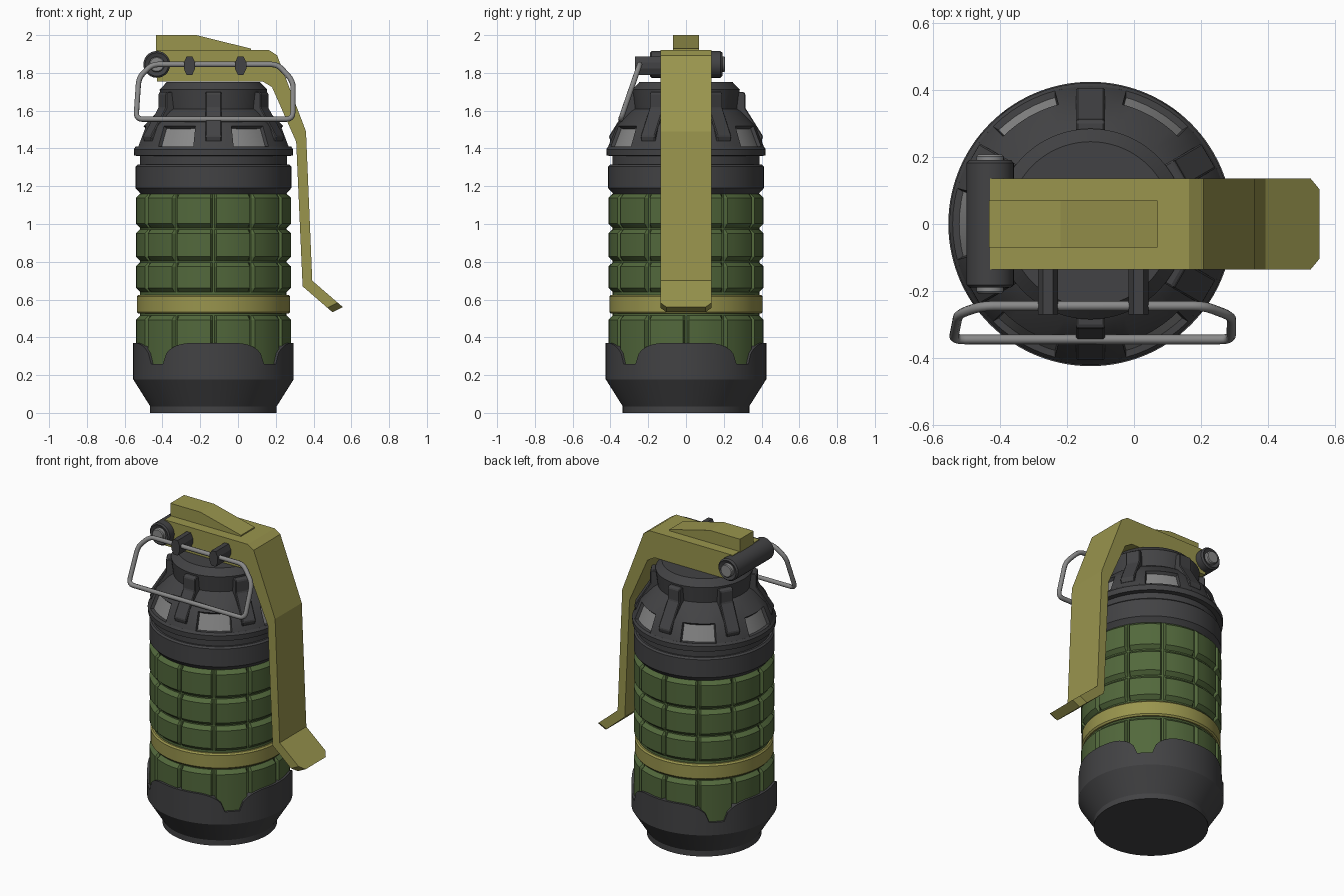
import bpy, bmesh
from math import sin, cos, radians, pi, sqrt
from mathutils import Matrix, Vector

if "Cube" in bpy.data.objects:
    bpy.data.objects.remove(bpy.data.objects["Cube"])

CX = -0.13  # body axis


def material(name, rgb):
    m = bpy.data.materials.new(name)
    m.diffuse_color = (*rgb, 1)
    m.use_nodes = True
    m.node_tree.nodes["Principled BSDF"].inputs["Base Color"].default_value = m.diffuse_color
    return m


DARK = material("dark_metal", (0.055, 0.055, 0.058))
GREEN = material("green_paint", (0.085, 0.14, 0.045))
GOLD = material("yellow_paint", (0.32, 0.30, 0.075))
LIGHT = material("light_metal", (0.25, 0.25, 0.25))


def finish(name, bm, *mats, smooth=None):
    bmesh.ops.recalc_face_normals(bm, faces=bm.faces)
    me = bpy.data.meshes.new(name)
    bm.to_mesh(me)
    bm.free()
    ob = bpy.data.objects.new(name, me)
    bpy.context.collection.objects.link(ob)
    for m in mats:
        me.materials.append(m)
    if smooth:
        bpy.ops.object.select_all(action='DESELECT')
        bpy.context.view_layer.objects.active = ob
        ob.select_set(True)
        bpy.ops.object.shade_smooth_by_angle(angle=radians(smooth))
    return ob


def lathe(profile, angles):
    """Revolve profile(angle) -> [(r, z)...] around the body axis, capped."""
    bm = bmesh.new()
    cols = [[bm.verts.new((CX + r * cos(radians(a)), r * sin(radians(a)), z))
             for r, z in profile(a)] for a in angles]
    for i, c in enumerate(cols):
        d = cols[(i + 1) % len(cols)]
        for j in range(len(c) - 1):
            bm.faces.new((c[j], d[j], d[j + 1], c[j + 1]))
    bm.faces.new([c[0] for c in cols])
    bm.faces.new([c[-1] for c in cols])
    return bm


def steps(n):
    return [i * 360 / n for i in range(n)]


def prism(pts, y0, y1):
    """Extrude an xz outline from y0 to y1."""
    bm = bmesh.new()
    f = bm.faces.new([bm.verts.new((x, y0, z)) for x, z in pts])
    ext = bmesh.ops.extrude_face_region(bm, geom=[f])
    bmesh.ops.translate(bm, vec=(0, y1 - y0, 0),
                        verts=[v for v in ext['geom'] if isinstance(v, bmesh.types.BMVert)])
    return bm


# Bottom cup with scalloped rim, high every 90 degrees
def cup_profile(a):
    d = abs((a + 45) % 90 - 45)
    t = min(max((d - 15) / 24, 0), 1)
    top = 0.26 + 0.11 * sqrt(1 - t ** 2.2)
    return [(.335, 0), (.335, .035), (.425, .178), (.425, top), (.385, top), (.38, .2)]


finish("bottom_cup", lathe(cup_profile, steps(120)), DARK, smooth=25)

# Green body: twelve columns of raised blocks in four rows
col_angles = [k * 30 + o for k in range(12) for o in (0.7, 2.2, 8.6, 15, 21.4, 27.8, 29.3)]
rows = [(.22, .515), (.64, .797), (.805, .972), (.98, 1.16)]


def grid_profile(a):
    o = a % 30
    r = .411 if 2 < o < 28 else .388
    pts = []
    for z0, z1 in rows:
        pts += [(.388, z0), (r, z0 + .022), (r, z1 - .022), (.388, z1)]
    return pts


finish("block_body", lathe(grid_profile, col_angles), GREEN, smooth=25)

# Yellow band
band = [(.385, .525), (.398, .525), (.406, .535), (.406, .615), (.398, .625), (.385, .625)]
finish("yellow_band", lathe(lambda a: band, steps(60)), GOLD, smooth=30)

# Collar rings
collar = [(.38, 1.15), (.39, 1.165), (.412, 1.19), (.412, 1.305), (.402, 1.315), (.39, 1.315),
          (.39, 1.36), (.42, 1.362), (.422, 1.395), (.412, 1.41), (.38, 1.41)]
finish("collar", lathe(lambda a: collar, steps(60)), DARK, smooth=30)

# Shoulder with six inset windows
shoulder = [(.41, 1.39), (.412, 1.41), (.37, 1.518), (.295, 1.595), (.272, 1.61),
            (.285, 1.712), (.246, 1.752)]
bm = lathe(lambda a: shoulder, steps(72))
for k in range(6):
    win = []
    for f in bm.faces:
        c = f.calc_center_median()
        d = Vector((cos(k * pi / 3), sin(k * pi / 3), 0)).angle(Vector((c.x - CX, c.y, 0)), 9)
        if 1.41 < c.z < 1.515 and d < radians(17.5) and len(f.verts) == 4:
            win.append(f)
    bmesh.ops.recalc_face_normals(bm, faces=bm.faces)
    bmesh.ops.inset_region(bm, faces=win, thickness=.008, depth=-.018)
    for f in win:
        f.material_index = 1
finish("shoulder", bm, DARK, LIGHT, smooth=25)

# Shoulder ribs between the windows
rib = [(.24, 1.70), (.305, 1.70), (.314, 1.69), (.314, 1.615), (.408, 1.465), (.40, 1.435), (.24, 1.435)]
for k in range(6):
    bm = prism(rib, -.043, .043)
    bmesh.ops.transform(bm, verts=bm.verts, matrix=Matrix.Translation((CX, 0, 0))
                        @ Matrix.Rotation(radians(30 + 60 * k), 4, 'Z'))
    bmesh.ops.bevel(bm, geom=bm.edges[:], offset=.005, segments=1, affect='EDGES')
    finish(f"shoulder_rib_{k + 1}", bm, DARK)

# Safety lever with chamfered tip
lever = [(-.43, 1.92), (.165, 1.92), (.207, 1.893), (.36, 1.49), (.393, .70), (.555, .56),
         (.50, .533), (.342, .67), (.308, 1.435), (.18, 1.725), (.13, 1.755), (-.43, 1.755)]
bm = prism(lever, -.136, .136)
tip = [e for e in bm.edges if all(v.co.x > .49 for v in e.verts)
       and abs(e.verts[0].co.y - e.verts[1].co.y) < .01]
bmesh.ops.bevel(bm, geom=tip, offset=.033, segments=1, affect='EDGES')
finish("lever", bm, GOLD)
finish("lever_ridge", prism([(-.434, 1.91), (-.434, 2), (-.22, 2), (.07, 1.928), (.07, 1.91)],
                            -.07, .07), GOLD)


# Hinge barrel with recessed ends, and its pin
def barrel(name, prof, mat):
    bm = bmesh.new()
    n = 28
    rings = [[bm.verts.new((-.43 + r * cos(2 * pi * i / n), y, 1.845 + r * sin(2 * pi * i / n)))
              for i in range(n)] for r, y in prof]
    for p, q in zip(rings, rings[1:]):
        for i in range(n):
            bm.faces.new((p[i], p[(i + 1) % n], q[(i + 1) % n], q[i]))
    bm.faces.new(rings[0])
    bm.faces.new(rings[-1])
    finish(name, bm, mat, smooth=30)


barrel("hinge_barrel", [(.04, -.18), (.062, -.19), (.071, -.182), (.071, .182), (.062, .192), (.04, .18)], DARK)
barrel("hinge_pin", [(.036, -.207), (.041, -.202), (.041, .202), (.036, .207)], LIGHT)

# Lugs that hold the wire
for i, x in enumerate((-.257, .014)):
    outline = [(x + s * w, z) for s, order in ((1, 1), (-1, -1))
               for w, z in [(.015, 1.79), (.03, 1.822), (.03, 1.855), (.015, 1.887)][::order]]
    finish(f"wire_lug_{i + 1}", prism(outline, -.27, -.12), DARK)

# Wire pull ring: tilted loop with rounded corners
corners = [(-.455, 1.845), (-.525, 1.775), (-.54, 1.555), (.29, 1.555), (.292, 1.755), (.21, 1.845)]
cu = bpy.data.curves.new("pull_ring", 'CURVE')
cu.dimensions = '3D'
cu.bevel_depth = .0145
cu.bevel_resolution = 2
path = []
for i, c in enumerate(corners):
    p, q, s = Vector(corners[i - 1]), Vector(c), Vector(corners[(i + 1) % len(corners)])
    a, b = q + (p - q).normalized() * .035, q + (s - q).normalized() * .035
    for t in (0, .25, .5, .75, 1):
        path.append(a * (1 - t) ** 2 + q * 2 * t * (1 - t) + b * t * t)
sp = cu.splines.new('POLY')
sp.points.add(len(path) - 1)
for pt, v in zip(sp.points, path):
    pt.co = (v.x, -.245 - (1.845 - v.y) * .345, v.y, 1)
sp.use_cyclic_u = True
cu.materials.append(LIGHT)
bpy.context.collection.objects.link(bpy.data.objects.new("pull_ring", cu))
